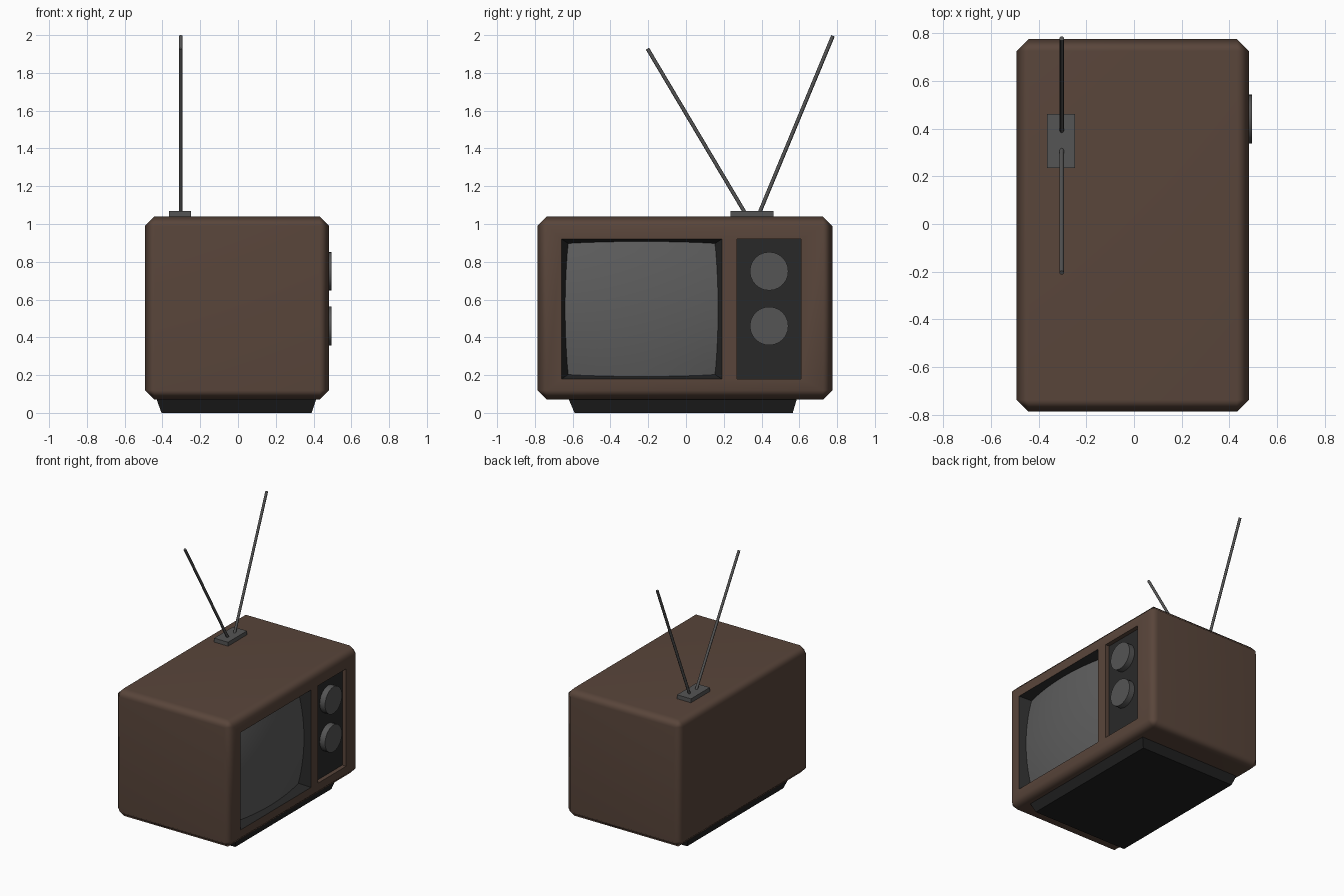
import bpy, bmesh, math
from mathutils import Vector

if "Cube" in bpy.data.objects:
    bpy.data.objects.remove(bpy.data.objects["Cube"])


def material(name, r, g, b):
    m = bpy.data.materials.new(name)
    m.diffuse_color = (r, g, b, 1)
    m.use_nodes = True
    m.node_tree.nodes["Principled BSDF"].inputs["Base Color"].default_value = m.diffuse_color
    return m


WOOD = material("wood", 0.10, 0.06, 0.043)
DARK = material("dark_plastic", 0.022, 0.022, 0.022)
FOOT = material("foot_plastic", 0.014, 0.014, 0.014)
GLASS = material("glass", 0.11, 0.11, 0.11)
METAL = material("metal", 0.09, 0.09, 0.09)


def finish(name, bm, mat, angle=None):
    bmesh.ops.recalc_face_normals(bm, faces=bm.faces)
    me = bpy.data.meshes.new(name)
    bm.to_mesh(me)
    bm.free()
    me.materials.append(mat)
    ob = bpy.data.objects.new(name, me)
    bpy.context.collection.objects.link(ob)
    if angle:
        smooth(ob, angle)
    return ob


def select(ob):
    bpy.ops.object.select_all(action='DESELECT')
    ob.select_set(True)
    bpy.context.view_layer.objects.active = ob


def smooth(ob, angle):
    select(ob)
    bpy.ops.object.shade_smooth_by_angle(angle=math.radians(angle))


def rect_x(x, y0, y1, z0, z1):
    return [(x, y0, z0), (x, y1, z0), (x, y1, z1), (x, y0, z1)]


def rect_z(z, x0, x1, y0, y1):
    return [(x0, y0, z), (x1, y0, z), (x1, y1, z), (x0, y1, z)]


def loft(name, a, b, mat, bevel=0):
    """Closed solid between two four-cornered outlines."""
    bm = bmesh.new()
    va, vb = [bm.verts.new(p) for p in a], [bm.verts.new(p) for p in b]
    bm.faces.new(va)
    bm.faces.new(vb)
    for i in range(4):
        j = (i + 1) % 4
        bm.faces.new((va[i], va[j], vb[j], vb[i]))
    if bevel:
        bmesh.ops.bevel(bm, geom=bm.edges[:], offset=bevel, segments=1, affect='EDGES')
    return finish(name, bm, mat)


def rod(name, a, b, r1, r2, sides, mat, angle=None, bevel=0):
    a, b = Vector(a), Vector(b)
    bm = bmesh.new()
    bmesh.ops.create_cone(bm, cap_ends=True, segments=sides, radius1=r1, radius2=r2, depth=(b - a).length)
    if bevel:
        rim = [e for e in bm.edges if all(v.co.z > 0 for v in e.verts)]
        bmesh.ops.bevel(bm, geom=rim, offset=bevel, segments=1, affect='EDGES')
    rot = (b - a).to_track_quat('Z', 'Y').to_matrix().to_4x4()
    bmesh.ops.transform(bm, matrix=rot, verts=bm.verts)
    bmesh.ops.translate(bm, vec=(a + b) / 2, verts=bm.verts)
    return finish(name, bm, mat, angle)


# Cabinet with a tapered screen recess and a shallow control recess
cabinet = loft("cabinet", rect_z(0.07, -0.492, 0.482, -0.787, 0.775),
               rect_z(1.04, -0.492, 0.482, -0.787, 0.775), WOOD, 0.05)
cutters = [
    loft("screen_cutter", rect_x(0.39, -0.62, 0.15, 0.205, 0.895),
         rect_x(0.4821 + 0.01, -0.664, 0.194, 0.177, 0.923), DARK),
    loft("control_cutter", rect_x(0.44, 0.27, 0.61, 0.18, 0.92),
         rect_x(0.52, 0.27, 0.61, 0.18, 0.92), WOOD),
]
for c in cutters:
    select(cabinet)
    m = cabinet.modifiers.new("recess", 'BOOLEAN')
    m.operation, m.solver, m.object = 'DIFFERENCE', 'EXACT', c
    m.material_mode = 'TRANSFER'
    bpy.ops.object.modifier_apply(modifier=m.name)
    bpy.data.objects.remove(c)
smooth(cabinet, 50)
cabinet.modifiers.new("soft_edges", 'WEIGHTED_NORMAL').keep_sharp = True

# Domed screen with bowed outline
N = 12
bm = bmesh.new()
grid = []
for i in range(N + 1):
    for j in range(N + 1):
        u, v = 2 * i / N - 1, 2 * j / N - 1
        grid.append(bm.verts.new((0.40 + 0.035 * (2 - u * u - v * v),
                                  -0.235 + u * (0.388 + 0.022 * (1 - v * v)),
                                  0.55 + v * (0.347 + 0.013 * (1 - u * u)))))
for i in range(N):
    for j in range(N):
        k = i * (N + 1) + j
        bm.faces.new((grid[k], grid[k + N + 1], grid[k + N + 2], grid[k + 1]))
screen = finish("screen", bm, GLASS, 40)
if screen.data.polygons[0].normal.x < 0:
    screen.data.flip_normals()

# Control panel and dials
loft("control_panel", rect_x(0.435, 0.27, 0.61, 0.18, 0.92),
     rect_x(0.45, 0.27, 0.61, 0.18, 0.92), DARK)
for name, z in (("upper_dial", 0.75), ("lower_dial", 0.46)):
    rod(name, (0.445, 0.44, z), (0.495, 0.44, z), 0.102, 0.102, 24, METAL, 30)

# Foot
loft("foot", rect_z(0, -0.405, 0.39, -0.59, 0.565),
     rect_z(0.075, -0.432, 0.415, -0.622, 0.587), FOOT)

# Rabbit-ear aerial
loft("aerial_base", rect_z(1.035, -0.365, -0.248, 0.235, 0.462),
     rect_z(1.07, -0.365, -0.248, 0.235, 0.462), METAL)
rod("aerial_rod_long", (-0.303, 0.385, 1.05), (-0.303, 0.778, 1.996), 0.01, 0.01, 8, METAL, 50)
rod("aerial_rod_short", (-0.303, 0.318, 1.05), (-0.303, -0.204, 1.928), 0.01, 0.01, 8, METAL, 50)
